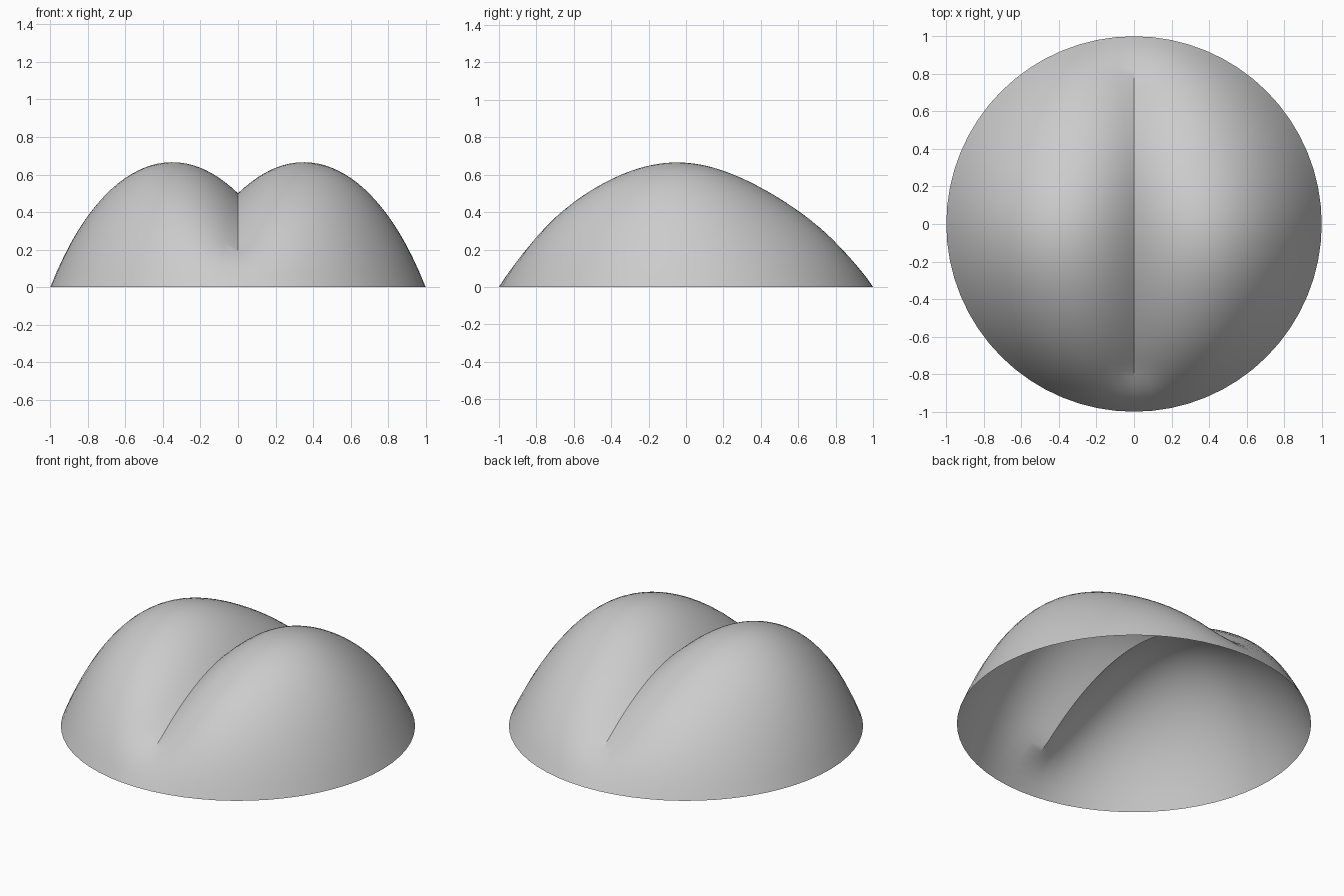
import bpy, bmesh, math

if "Cube" in bpy.data.objects:
    bpy.data.objects.remove(bpy.data.objects["Cube"])

SEGMENTS, RINGS = 64, 28


def height(x, y):
    """Two swelling lobes over a round base, split by a crease along x = 0."""
    t = min(max((abs(y) - 0.74) / 0.26, 0), 1)
    soft = 0.12 * t * t * (3 - 2 * t)              # crease fades out at both ends
    a = math.hypot(x, soft)
    lobe = 0.95 * a - 0.85 * a ** 2 + 0.66 * a ** 3
    lean = 1 - 0.32 * y + 1.85 * y ** 4            # fuller toward the front
    return max(0.0, 1 - x * x - y * y) * (0.5 + lean * lobe)


# Open shell, laid out in rings so that two spokes follow the crease
bm = bmesh.new()
centre = bm.verts.new((0, 0, height(0, 0)))
rings = []
for i in range(1, RINGS + 1):
    r = i / RINGS
    ring = []
    for j in range(SEGMENTS):
        ang = 2 * math.pi * j / SEGMENTS
        x, y = r * math.cos(ang), r * math.sin(ang)
        if abs(x) < 1e-6:
            x = 0.0
        ring.append(bm.verts.new((x, y, height(x, y))))
    rings.append(ring)

for j in range(SEGMENTS):
    k = (j + 1) % SEGMENTS
    bm.faces.new((centre, rings[0][j], rings[0][k]))
    for inner, outer in zip(rings, rings[1:]):
        bm.faces.new((inner[j], outer[j], outer[k], inner[k]))

# Smooth surface with a sharp crease
for f in bm.faces:
    f.smooth = True
for e in bm.edges:
    e.smooth = not all(v.co.x == 0 and abs(v.co.y) < 0.83 for v in e.verts)

mesh = bpy.data.meshes.new("creased_dome")
bm.to_mesh(mesh)
bm.free()
dome = bpy.data.objects.new("creased_dome", mesh)
bpy.context.collection.objects.link(dome)

grey = bpy.data.materials.new("light_grey")
grey.diffuse_color = (0.6, 0.6, 0.6, 1)
grey.use_nodes = True
grey.node_tree.nodes["Principled BSDF"].inputs["Base Color"].default_value = grey.diffuse_color
mesh.materials.append(grey)
